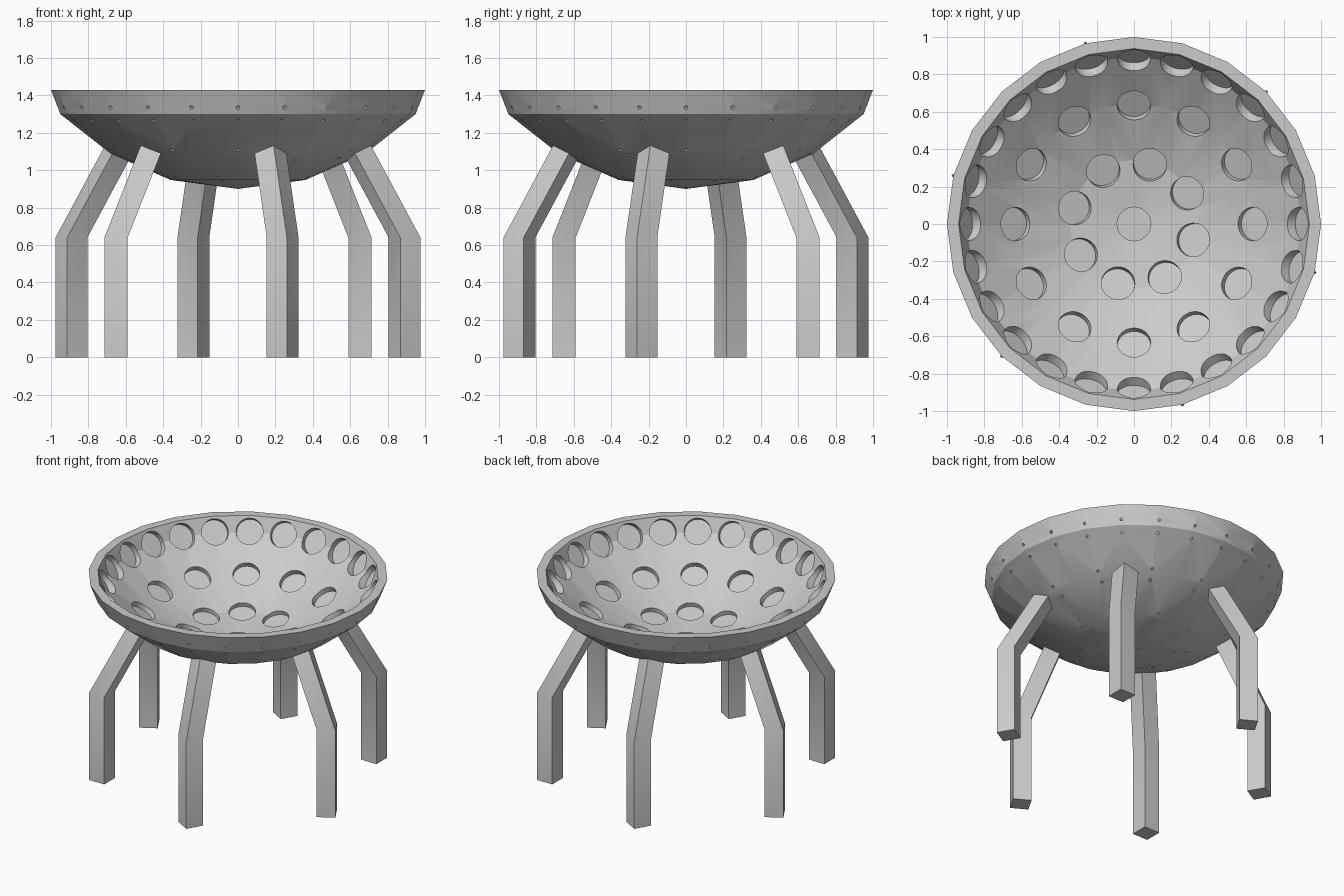
import bpy, bmesh
from math import radians, sin, cos, pi
from mathutils import Matrix, Vector

if "Cube" in bpy.data.objects:
    bpy.data.objects.remove(bpy.data.objects["Cube"], do_unlink=True)

SMOOTH = radians(28)

grey = bpy.data.materials.new("plain grey")
grey.use_nodes = True
grey.diffuse_color = (0.6, 0.6, 0.6, 1)
grey.node_tree.nodes["Principled BSDF"].inputs["Base Color"].default_value = (0.6, 0.6, 0.6, 1)


def add_object(name, bm):
    bmesh.ops.recalc_face_normals(bm, faces=bm.faces)
    mesh = bpy.data.meshes.new(name)
    bm.to_mesh(mesh)
    bm.free()
    mesh.materials.append(grey)
    obj = bpy.data.objects.new(name, mesh)
    bpy.context.collection.objects.link(obj)
    return obj


def select_only(obj):
    bpy.ops.object.select_all(action="DESELECT")
    obj.select_set(True)
    bpy.context.view_layer.objects.active = obj


def smooth(obj):
    select_only(obj)
    bpy.ops.object.shade_smooth_by_angle(angle=SMOOTH)


def drill(bm, radius, sides, low, high, matrix):
    """Cylinder from low to high along the local z of matrix."""
    bmesh.ops.create_cone(
        bm, cap_ends=True, segments=sides, radius1=radius, radius2=radius, depth=high - low,
        matrix=matrix @ Matrix.Translation((0, 0, (low + high) / 2)))


# Bowl shell: closed profile turned round the z axis
outer = [(0, 0.90), (0.36, 0.948), (0.68, 1.088), (0.95, 1.30), (1.0, 1.43)]
inner = [(0.938, 1.43), (0.895, 1.328), (0.645, 1.132), (0.345, 0.998), (0, 0.95)]
bm = bmesh.new()
ring = [bm.verts.new((r, 0, z)) for r, z in outer + inner]
edges = [bm.edges.new(pair) for pair in zip(ring, ring[1:])]
bmesh.ops.spin(bm, geom=ring + edges, cent=(0, 0, 0), axis=(0, 0, 1),
               angle=2 * pi, steps=24, use_merge=False)
bmesh.ops.remove_doubles(bm, verts=bm.verts, dist=0.0005)
bowl = add_object("bowl", bm)

# Round pockets inside, each with two pin holes on the outside
# (count, start angle, radius, height, tilt)
pocket_rows = [
    (1, 0, 0, 0.90, 0),
    (8, 30, 0.345, 0.948, 17),
    (12, 0, 0.665, 1.085, 30),
    (24, 0, 0.935, 1.30, 55),
]
pockets, pins = bmesh.new(), bmesh.new()
for count, start, radius, height, tilt in pocket_rows:
    for i in range(count):
        place = (Matrix.Rotation(radians(start) + 2 * pi * i / count, 4, "Z")
                 @ Matrix.Translation((radius, 0, height))
                 @ Matrix.Rotation(-radians(tilt), 4, "Y"))
        drill(pockets, 0.09, 32, 0.026, 0.13, place)
        for side in (-1, 1):
            drill(pins, 0.01, 8, -0.03, 0.02, place @ Matrix.Translation((side * 0.045, 0, 0)))

for name, cutter_bm in (("pocket_cutter", pockets), ("pin_cutter", pins)):
    cutter = add_object(name, cutter_bm)
    cutter.hide_render = True
    mod = bowl.modifiers.new(name, "BOOLEAN")
    mod.operation = "DIFFERENCE"
    mod.solver = "EXACT"
    mod.object = cutter
    select_only(bowl)
    bpy.ops.object.modifier_apply(modifier=name)
    bpy.data.objects.remove(cutter, do_unlink=True)
smooth(bowl)

# Six bent legs, square in section with one corner facing outwards
FOOT_R, HALF_DIAGONAL, KNEE, LEAN = 0.922, 0.088, 0.64, 0.557
corner_tops = [1.14, 1.10, 1.07, 1.10]
for n in range(6):
    bm = bmesh.new()
    angle = radians(45 + 60 * n)
    out = Vector((cos(angle), sin(angle), 0))
    rings = [[], [], []]
    for k, top in enumerate(corner_tops):
        a = angle + k * pi / 2
        foot = out * FOOT_R + Vector((cos(a), sin(a), 0)) * HALF_DIAGONAL
        knee = foot + Vector((0, 0, KNEE))
        head = foot - out * LEAN * (top - KNEE) + Vector((0, 0, top))
        for level, point in zip(rings, (foot, knee, head)):
            level.append(bm.verts.new(point))
    for low, high in zip(rings, rings[1:]):
        for k in range(4):
            j = (k + 1) % 4
            bm.faces.new((low[k], low[j], high[j], high[k]))
    bm.faces.new(rings[0])
    bm.faces.new(rings[-1])
    smooth(add_object(f"leg_{n + 1}", bm))
